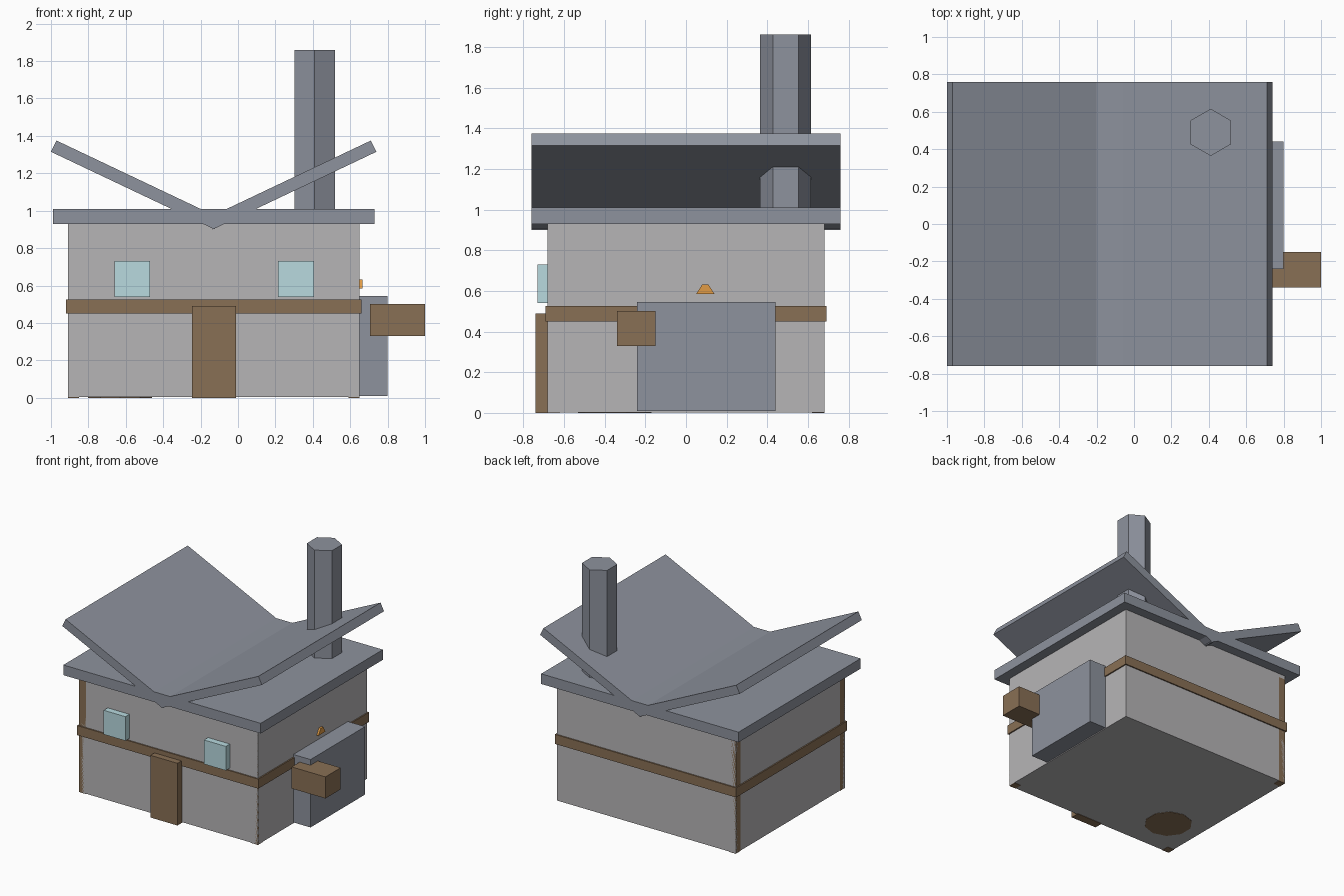
import bpy, bmesh, math
from mathutils import Matrix, Vector

if "Cube" in bpy.data.objects:
    bpy.data.objects.remove(bpy.data.objects["Cube"])


def material(name, r, g, b):
    m = bpy.data.materials.new(name)
    m.diffuse_color = (r, g, b, 1)
    m.use_nodes = True
    m.node_tree.nodes["Principled BSDF"].inputs["Base Color"].default_value = m.diffuse_color
    return m


STONE = material("pale_wall", 0.47, 0.46, 0.47)
SLATE = material("slate", 0.27, 0.29, 0.34)
WOOD = material("wood", 0.25, 0.16, 0.09)
GLASS = material("glass", 0.48, 0.70, 0.74)
AMBER = material("amber", 0.75, 0.33, 0.06)


def finish(name, bm, mat):
    bmesh.ops.recalc_face_normals(bm, faces=bm.faces)
    mesh = bpy.data.meshes.new(name)
    bm.to_mesh(mesh)
    bm.free()
    mesh.materials.append(mat)
    obj = bpy.data.objects.new(name, mesh)
    bpy.context.collection.objects.link(obj)
    return obj


def box(name, x, y, z, mat):
    """Box from (min, max) ranges on each axis."""
    bm = bmesh.new()
    bmesh.ops.create_cube(bm, size=1)
    for v in bm.verts:
        v.co = Vector([(r[0] + r[1]) / 2 + c * (r[1] - r[0])
                       for c, r in zip(v.co, (x, y, z))])
    return finish(name, bm, mat)


def prism(name, points, offset, mat):
    """Flat outline extruded along an offset."""
    bm = bmesh.new()
    face = bm.faces.new([bm.verts.new(p) for p in points])
    new = bmesh.ops.extrude_face_region(bm, geom=[face])["geom"]
    bmesh.ops.translate(bm, vec=offset,
                        verts=[g for g in new if isinstance(g, bmesh.types.BMVert)])
    return finish(name, bm, mat)


def cylinder(name, sides, radius, x, y, z, mat):
    bm = bmesh.new()
    bmesh.ops.create_cone(
        bm, cap_ends=True, segments=sides, radius1=radius, radius2=radius,
        depth=z[1] - z[0], matrix=Matrix.Translation((x, y, sum(z) / 2)))
    return finish(name, bm, mat)


# House body, timber band and flat eaves slab
box("walls", (-0.91, 0.65), (-0.68, 0.68), (0.003, 0.94), STONE)
box("timber_band", (-0.92, 0.66), (-0.69, 0.69), (0.45, 0.525), WOOD)
box("eaves_slab", (-0.99, 0.73), (-0.76, 0.76), (0.93, 1.01), SLATE)

# Two tilted roof panels, mirrored about the valley
VALLEY = -0.13
profile = [(0.87, 1.315), (0.84, 1.375), (-0.035, 0.96), (-0.005, 0.90)]
for side, label in ((-1, "left"), (1, "right")):
    prism("roof_panel_" + label,
          [(VALLEY + side * u, -0.76, z) for u, z in profile],
          (0, 1.52, 0), SLATE)

# Hexagonal chimney, corners pointing along y
cylinder("chimney", 6, 0.126, 0.41, 0.49, (0.98, 1.86), SLATE)

# Front door and windows
box("door", (-0.245, -0.01), (-0.74, -0.67), (0, 0.49), WOOD)
for i, x in enumerate((-0.66, 0.215)):
    box(f"window_{i + 1}", (x, x + 0.19), (-0.73, -0.67), (0.54, 0.73), GLASS)

# Forge block on the right wall with a protruding wooden box
box("forge_block", (0.60, 0.80), (-0.24, 0.44), (0.01, 0.545), SLATE)
box("wooden_box", (0.705, 1.0), (-0.34, -0.15), (0.33, 0.50), WOOD)

# Small ember tip poking out of the right wall
prism("ember", [(0.62, 0.05, 0.585), (0.62, 0.14, 0.585),
                (0.62, 0.11, 0.632), (0.62, 0.08, 0.632)], (0.045, 0, 0), AMBER)

# Corner post feet and barrel base, just visible under the floor
for i, (x, y) in enumerate(((-0.88, -0.65), (0.62, -0.65), (-0.88, 0.65))):
    box(f"corner_post_{i + 1}", (x - 0.03, x + 0.03), (y - 0.03, y + 0.03),
        (0, 0.9), WOOD)
cylinder("barrel", 10, 0.18, -0.63, -0.35, (0, 0.4), WOOD)
